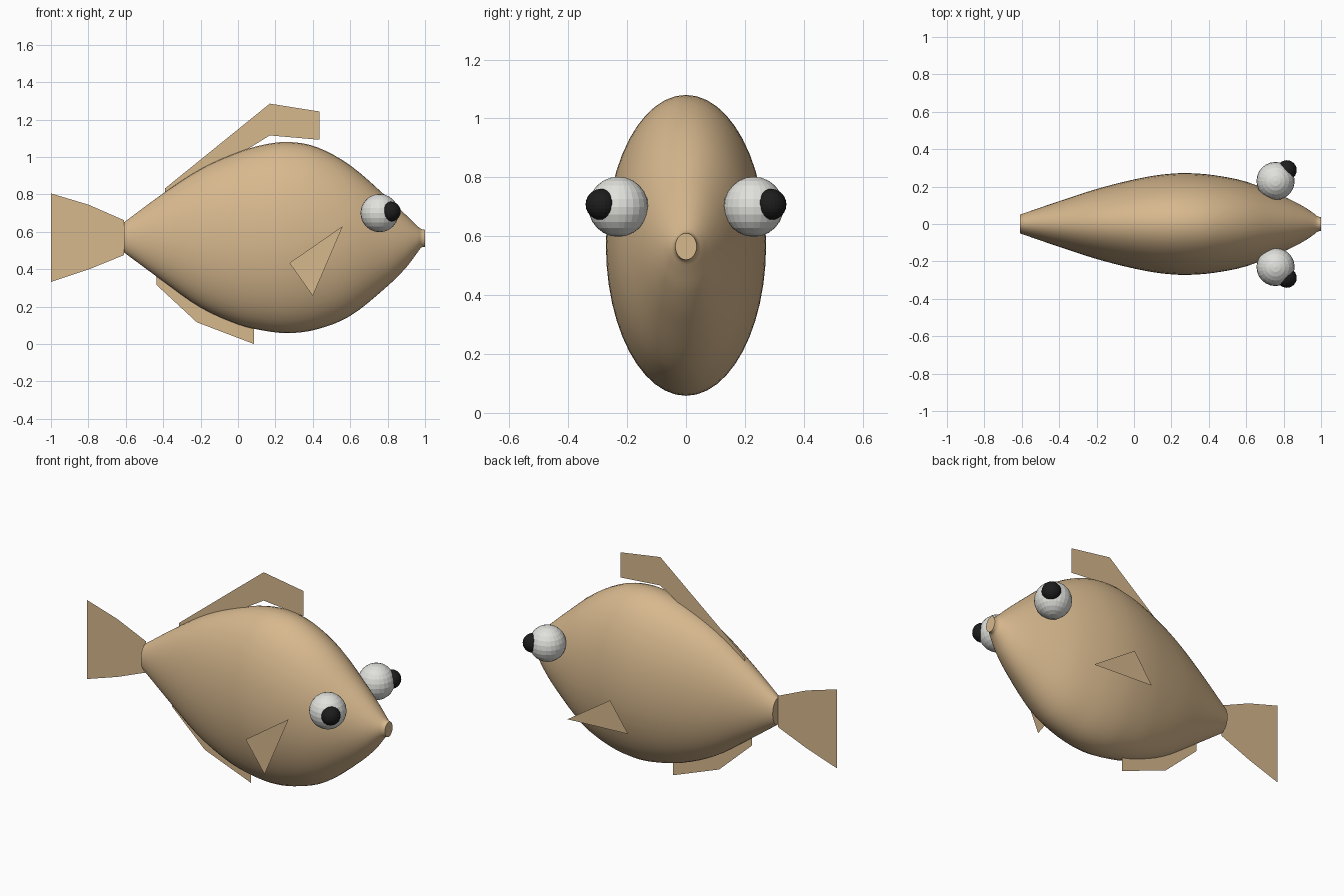
import bpy, bmesh, math

if "Cube" in bpy.data.objects:
    bpy.data.objects.remove(bpy.data.objects["Cube"])


def material(name, rgb):
    m = bpy.data.materials.new(name)
    m.diffuse_color = (*rgb, 1)
    m.use_nodes = True
    m.node_tree.nodes["Principled BSDF"].inputs["Base Color"].default_value = m.diffuse_color
    return m


TAN = material("tan", (0.68, 0.48, 0.27))
WHITE = material("white", (0.75, 0.75, 0.72))
BLACK = material("black", (0.012, 0.012, 0.012))


def finish(bm, name, mat):
    me = bpy.data.meshes.new(name)
    bm.to_mesh(me)
    bm.free()
    me.materials.append(mat)
    ob = bpy.data.objects.new(name, me)
    bpy.context.collection.objects.link(ob)
    return ob


# Body stations: x, top z, bottom z, half width
STATIONS = [
    (-0.61, 0.65, 0.49, 0.050), (-0.40, 0.805, 0.335, 0.122),
    (-0.20, 0.935, 0.195, 0.187), (0.00, 1.025, 0.105, 0.238),
    (0.14, 1.066, 0.071, 0.263), (0.27, 1.08, 0.058, 0.272),
    (0.42, 1.053, 0.078, 0.262), (0.60, 0.955, 0.150, 0.226),
    (0.80, 0.782, 0.310, 0.147), (0.90, 0.688, 0.410, 0.097),
    (0.96, 0.630, 0.490, 0.058), (0.98, 0.615, 0.515, 0.042),
    (1.00, 0.610, 0.520, 0.036)]


def slope(i, k):
    a, b = STATIONS[max(i - 1, 0)], STATIONS[min(i + 1, len(STATIONS) - 1)]
    return (b[k] - a[k]) / (b[0] - a[0])


def sample(i, t):
    """Smooth cubic between station i and i + 1."""
    p, q = STATIONS[i], STATIONS[i + 1]
    d = q[0] - p[0]
    out = [p[0] + d * t]
    for k in (1, 2, 3):
        out.append((2*t**3 - 3*t**2 + 1) * p[k] + (t**3 - 2*t**2 + t) * d * slope(i, k)
                   + (3*t**2 - 2*t**3) * q[k] + (t**3 - t**2) * d * slope(i + 1, k))
    return out


# Body: elliptical rings lofted from tail root to mouth
SEGS = 48
samples = [sample(i, j / 4) for i in range(len(STATIONS) - 1) for j in range(4)]
samples.append(STATIONS[-1])
bm = bmesh.new()
rings = []
for x, top, bottom, w in samples:
    ring = []
    for s in range(SEGS):
        a = 2 * math.pi * s / SEGS
        ring.append(bm.verts.new((x, w * math.cos(a),
                                  (top + bottom) / 2 + (top - bottom) / 2 * math.sin(a))))
    rings.append(ring)
for r0, r1 in zip(rings, rings[1:]):
    for s in range(SEGS):
        n = (s + 1) % SEGS
        bm.faces.new((r0[s], r0[n], r1[n], r1[s]))
bm.faces.new(rings[0])
bm.faces.new(rings[-1])
bmesh.ops.recalc_face_normals(bm, faces=bm.faces)
body = finish(bm, "body", TAN)
bpy.context.view_layer.objects.active = body
body.select_set(True)
bpy.ops.object.shade_smooth_by_angle(angle=math.radians(35))
body.select_set(False)


# Fins: flat sheets standing in a plane of constant y
def fin(name, y, points):
    bm = bmesh.new()
    bm.faces.new([bm.verts.new((x, y, z)) for x, z in points])
    bmesh.ops.triangulate(bm, faces=bm.faces[:])
    return finish(bm, name, TAN)


fin("tail_fin", 0, [(-0.61, 0.475), (-0.61, 0.662), (-0.8, 0.745),
                    (-1, 0.805), (-1, 0.332), (-0.8, 0.398)])
fin("dorsal_fin", 0, [(-0.39, 0.77), (0.0, 1.01), (0.17, 1.115), (0.435, 1.092),
                      (0.435, 1.243), (0.17, 1.285), (-0.39, 0.832)])
fin("belly_fin", 0, [(-0.437, 0.37), (-0.437, 0.317), (-0.22, 0.116),
                     (0.085, 0.0), (0.085, 0.11), (-0.2, 0.22)])
fin("side_fin_front", -0.32, [(0.56, 0.63), (0.275, 0.433), (0.40, 0.257)])
fin("side_fin_back", 0.33, [(0.555, 0.336), (0.272, 0.525), (0.153, 0.355)])


# Eyes: faceted eyeballs with a smaller pupil pushed outward
def ball(name, center, radius, segs, rows, mat):
    bm = bmesh.new()
    bmesh.ops.create_uvsphere(bm, u_segments=segs, v_segments=rows, radius=radius)
    ob = finish(bm, name, mat)
    ob.location = center


for side, label in ((-1, "front"), (1, "back")):
    ball("eyeball_" + label, (0.757, side * 0.23, 0.70), 0.102, 24, 12, WHITE)
    ball("pupil_" + label, (0.817, side * 0.288, 0.708), 0.053, 24, 12, BLACK)
